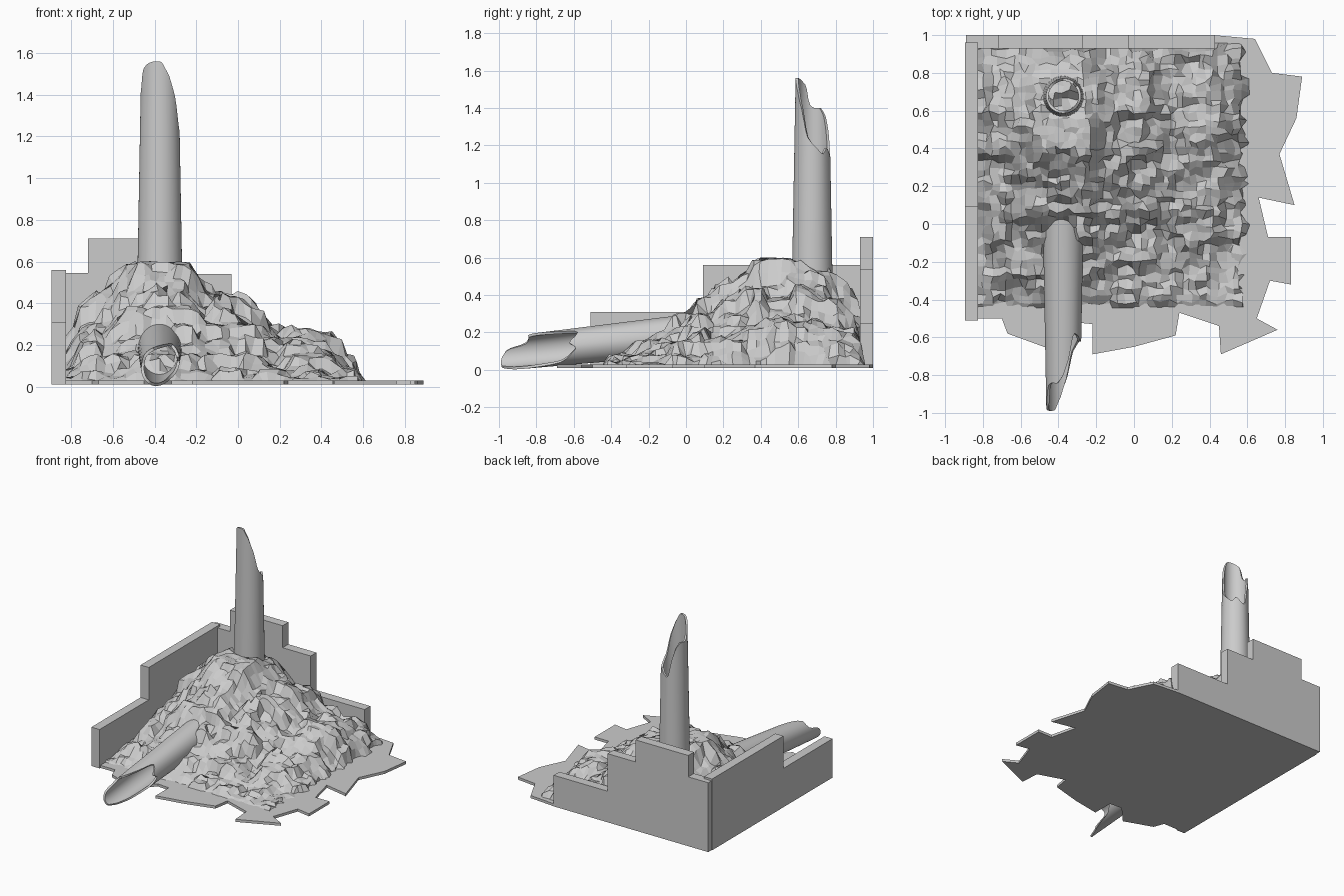
import bpy, bmesh, math, random
from mathutils import Matrix, Vector, noise

if "Cube" in bpy.data.objects:
    bpy.data.objects.remove(bpy.data.objects["Cube"])

random.seed(7)


def make_object(name, bm):
    bmesh.ops.recalc_face_normals(bm, faces=bm.faces)
    me = bpy.data.meshes.new(name)
    bm.to_mesh(me)
    bm.free()
    ob = bpy.data.objects.new(name, me)
    bpy.context.collection.objects.link(ob)
    return ob


def extrude_profile(name, pts, offset):
    """Fill a closed outline and give it thickness along offset."""
    bm = bmesh.new()
    face = bm.faces.new([bm.verts.new(p) for p in pts])
    new = bmesh.ops.extrude_face_region(bm, geom=[face], use_keep_orig=True)
    bmesh.ops.translate(bm, vec=offset,
                        verts=[v for v in new['geom'] if isinstance(v, bmesh.types.BMVert)])
    return make_object(name, bm)


def lerp_table(table, t):
    for (a, va), (b, vb) in zip(table, table[1:]):
        if t <= b:
            return va + (vb - va) * max(0, t - a) / (b - a)
    return table[-1][1]


# Broken floor slab
floor = [(-.89, 1), (.42, 1), (.64, .98), (.73, .80), (.89, .78), (.86, .56), (.77, .37),
         (.85, .10), (.66, .14), (.71, -.07), (.83, -.07), (.83, -.32), (.72, -.30),
         (.65, -.50), (.76, -.56), (.46, -.69), (.45, -.54), (.24, -.47), (.22, -.59),
         (0, -.65), (-.22, -.69), (-.22, -.53), (-.32, -.52), (-.45, -.66), (-.67, -.58),
         (-.70, -.50), (-.89, -.50)]
extrude_profile("floor_slab", [(x, y, .01) for x, y in floor], (0, 0, .02))

# Stepped ruined walls
back = [(-.89, .01), (.43, .01), (.43, .25), (-.03, .25), (-.03, .54), (-.27, .54),
        (-.27, .71), (-.72, .71), (-.72, .545), (-.89, .545)]
extrude_profile("back_wall", [(x, .93, z) for x, z in back], (0, .07, 0))
left = [(-.51, .01), (.96, .01), (.96, .56), (.09, .56), (.09, .31), (-.51, .31)]
extrude_profile("left_wall", [(-.895, y, z) for y, z in left], (.07, 0, 0))

# Rubble mound: terraced height field from a front and a side profile
front_prof = [(-.83, .2), (-.77, .36), (-.63, .44), (-.5, .58), (-.25, .60), (-.2, .53),
              (-.08, .43), (.05, .40), (.14, .30), (.2, .26), (.42, .25), (.5, .15),
              (.57, .07), (.63, .02)]
side_prof = [(-.46, .02), (-.35, .11), (-.2, .20), (0, .29), (.05, .37), (.12, .41),
             (.22, .46), (.37, .57), (.42, .60), (.6, .60), (.75, .54), (.85, .47),
             (.92, .36), (.97, .1)]
X0, X1, Y0, Y1, N, STEP = -.83, .60, -.45, .96, 38, .075


def mound_height(x, y):
    w = noise.noise_vector(Vector((x * 6, y * 6, 3))) * .05
    h = lerp_table(front_prof, x + w.x) * lerp_table(side_prof, y + w.y) / .6
    h += .035 * noise.cell(Vector((x * 9 + w.y * 8, y * 9 + w.x * 8, 1)))
    t = h / STEP
    f = min(1, max(0, (t % 1 - .3) / .4))
    return min(.59, max(.04, .3 * h + .7 * (math.floor(t) + f) * STEP))


bm = bmesh.new()
grid = []
for j in range(N + 1):
    row = []
    for i in range(N + 1):
        x = X0 + (X1 - X0) * i / N
        y = Y0 + (Y1 - Y0) * j / N
        edge_x, edge_y = i in (0, N), j in (0, N)
        z = mound_height(x, y) + random.uniform(-.012, .012)
        if i == N or edge_y:
            z = .02
        if not edge_x:
            x += random.uniform(-.014, .014)
        elif i == N:
            x += random.uniform(-.05, .03)
        if not edge_y:
            y += random.uniform(-.014, .014)
        row.append(bm.verts.new((x, y, z)))
    grid.append(row)
for a, b in zip(grid, grid[1:]):
    for i in range(N):
        bm.faces.new((a[i], a[i + 1], b[i + 1], b[i]))
make_object("rubble_mound", bm)

# Chimneys: tapered hollow tube with a torn rim (angle, height above base)
rim = [(0, .76), (18, .73), (35, .70), (55, .74), (75, .70), (95, .68), (112, .82),
       (130, .91), (150, .95), (175, .95), (192, .97), (205, 1.07), (230, 1.10), (250, 1.11),
       (275, 1.11), (300, 1.04), (325, .93), (342, .80), (360, .76)]


def chimney(name, matrix, sides=48, thick=.014):
    bm = bmesh.new()
    rings = [[], [], [], []]
    for k in range(sides):
        ang = 360 * k / sides
        top = lerp_table(rim, ang)
        d = Vector((math.cos(math.radians(ang)), math.sin(math.radians(ang)), 0))
        for ring, z, t in zip(rings, (0, top, top, 0), (0, 0, thick, thick)):
            ring.append(bm.verts.new(d * (.109 - .018 * z - t) + Vector((0, 0, z))))
    for r, s in zip(rings, rings[1:] + rings[:1]):
        for k in range(sides):
            n = (k + 1) % sides
            bm.faces.new((r[k], r[n], s[n], s[k]))
    ob = make_object(name, bm)
    ob.data.transform(matrix)
    bpy.ops.object.select_all(action='DESELECT')
    bpy.context.view_layer.objects.active = ob
    ob.select_set(True)
    bpy.ops.object.shade_smooth_by_angle(angle=math.radians(35))


chimney("standing_chimney", Matrix.Translation((-.375, .675, .45)))
chimney("fallen_chimney", Matrix.Translation((-.375, .11, .2))
        @ Matrix.Rotation(math.radians(96), 4, 'X')
        @ Matrix.Rotation(math.radians(-40), 4, 'Z'))
